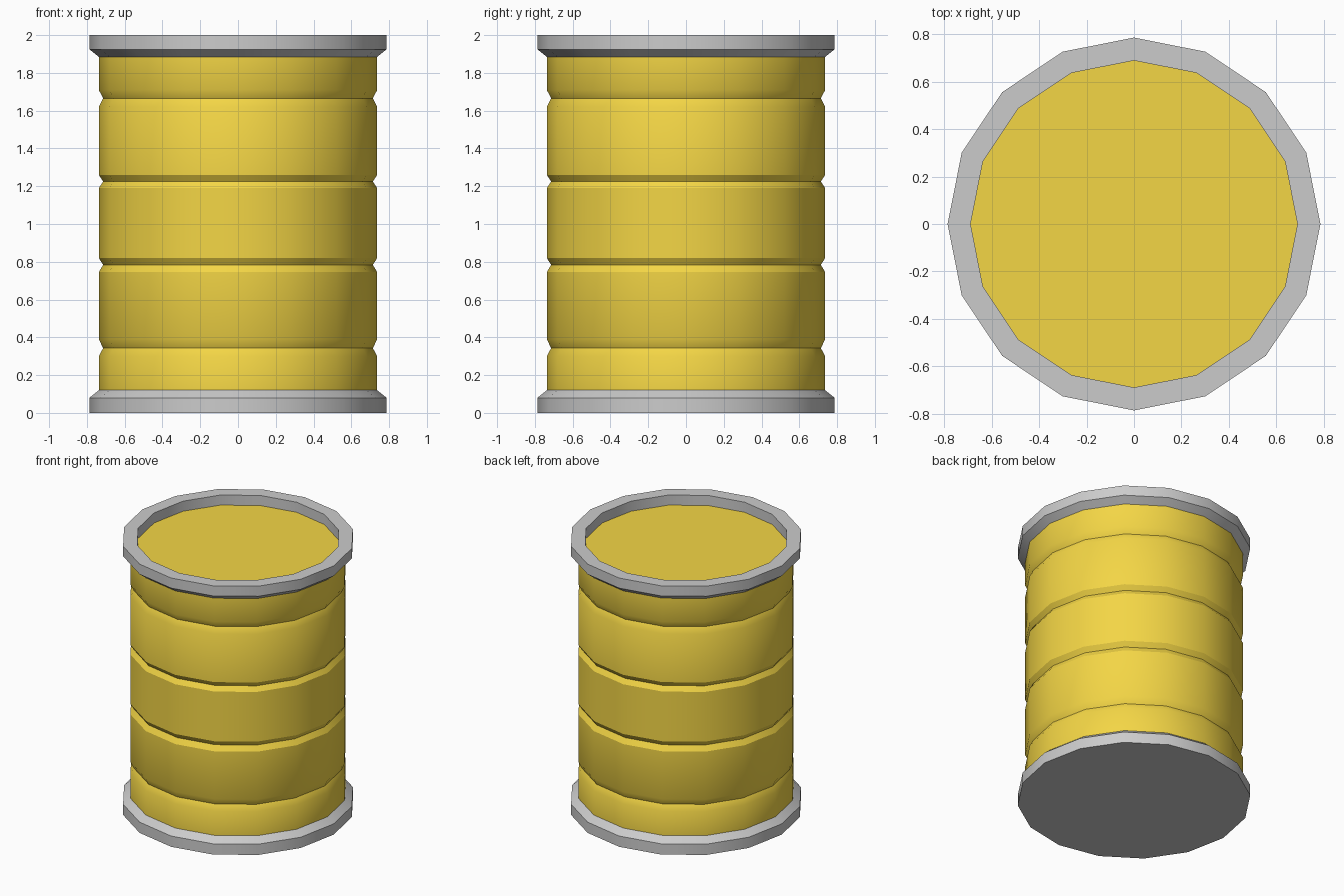
import bpy, bmesh
from math import radians
from mathutils import Matrix

if "Cube" in bpy.data.objects:
    bpy.data.objects.remove(bpy.data.objects["Cube"])

SIDES = 16


def lathe(name, profile, material=None, closed=False):
    """Spin an (r, z) profile round z; open profiles get end caps."""
    bm = bmesh.new()
    rings = []
    for r, z in profile:
        ring = bmesh.ops.create_circle(bm, segments=SIDES, radius=r,
                                       matrix=Matrix.Translation((0, 0, z)))
        rings.append(ring["verts"])
    pairs = list(zip(rings, rings[1:]))
    if closed:
        pairs.append((rings[-1], rings[0]))
    for a, b in pairs:
        for i in range(SIDES):
            j = (i + 1) % SIDES
            bm.faces.new((a[i], a[j], b[j], b[i]))
    if not closed:
        bm.faces.new(rings[0])
        bm.faces.new(rings[-1])
    bmesh.ops.recalc_face_normals(bm, faces=bm.faces[:])
    mesh = bpy.data.meshes.new(name)
    bm.to_mesh(mesh)
    bm.free()
    obj = bpy.data.objects.new(name, mesh)
    bpy.context.collection.objects.link(obj)
    if material:
        mesh.materials.append(material)
    bpy.ops.object.select_all(action='DESELECT')
    obj.select_set(True)
    bpy.context.view_layer.objects.active = obj
    bpy.ops.object.shade_smooth_by_angle(angle=radians(30))
    return obj


yellow = bpy.data.materials.new("yellow_paint")
yellow.diffuse_color = (0.9, 0.67, 0.06, 1)
yellow.use_nodes = True
yellow.node_tree.nodes["Principled BSDF"].inputs["Base Color"].default_value = yellow.diffuse_color

# Barrel body with four pressed grooves, (bottom, middle, top) heights
R, GROOVE_R = 0.737, 0.714
profile = [(R, 0.12)]
for low, mid, high in ((0.30, 0.343, 0.39), (0.745, 0.784, 0.82),
                       (1.19, 1.225, 1.26), (1.62, 1.665, 1.71)):
    profile += [(R, low), (GROOVE_R, mid), (R, high)]
profile.append((R, 1.885))
lathe("barrel_body", profile + [(0.69, 1.885), (0.69, 1.925)], yellow)

# Base hoop with flat underside
lathe("base_hoop", [(0.787, 0), (0.787, 0.08), (R, 0.12)])

# Top hoop standing proud of the recessed lid
lathe("top_hoop", [(R, 1.885), (0.787, 1.925), (0.787, 2.0),
                   (0.69, 2.0), (0.69, 1.885)], closed=True)
